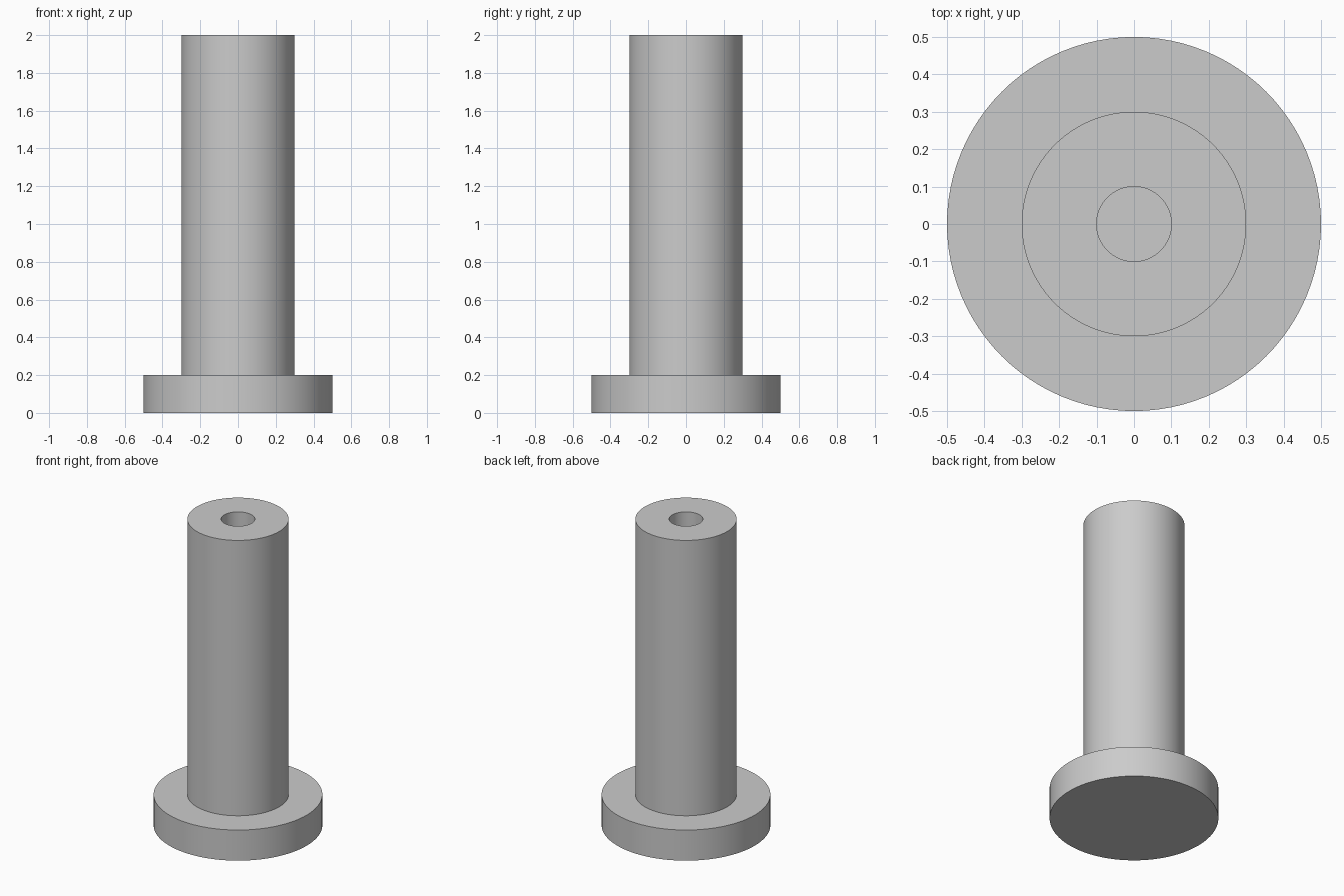
import bpy, bmesh, math

cube = bpy.data.objects.get("Cube")
if cube:
    bpy.data.objects.remove(cube, do_unlink=True)

SEGMENTS = 96

# Plain grey finish
grey = bpy.data.materials.new("plain_grey")
grey.use_nodes = True
colour = (0.6, 0.6, 0.6, 1)
grey.diffuse_color = colour
grey.node_tree.nodes["Principled BSDF"].inputs["Base Color"].default_value = colour


def lathe(name, profile):
    """Revolve (radius, height) points around z into a closed solid."""
    bm = bmesh.new()
    verts = [bm.verts.new((r, 0, z)) for r, z in profile]
    edges = [bm.edges.new(pair) for pair in zip(verts, verts[1:])]
    bmesh.ops.spin(bm, geom=verts + edges, cent=(0, 0, 0), axis=(0, 0, 1),
                   angle=math.tau, steps=SEGMENTS, use_duplicate=False)
    bmesh.ops.remove_doubles(bm, verts=bm.verts, dist=0.0001)
    # Cap the two open ends: underside and floor of the bore
    bmesh.ops.holes_fill(bm, edges=[e for e in bm.edges if e.is_boundary], sides=0)
    bmesh.ops.recalc_face_normals(bm, faces=bm.faces)
    mesh = bpy.data.meshes.new(name)
    bm.to_mesh(mesh)
    bm.free()
    mesh.materials.append(grey)
    obj = bpy.data.objects.new(name, mesh)
    bpy.context.collection.objects.link(obj)
    bpy.ops.object.select_all(action="DESELECT")
    obj.select_set(True)
    bpy.context.view_layer.objects.active = obj
    bpy.ops.object.shade_smooth_by_angle(angle=math.radians(30))
    return obj


# Flanged base, shaft and blind bore in one turned profile
lathe("flanged_shaft", [
    (0.5, 0), (0.5, 0.2),      # flange rim
    (0.3, 0.2), (0.3, 2),      # shaft
    (0.1, 2), (0.1, 0.2),      # bore
])
